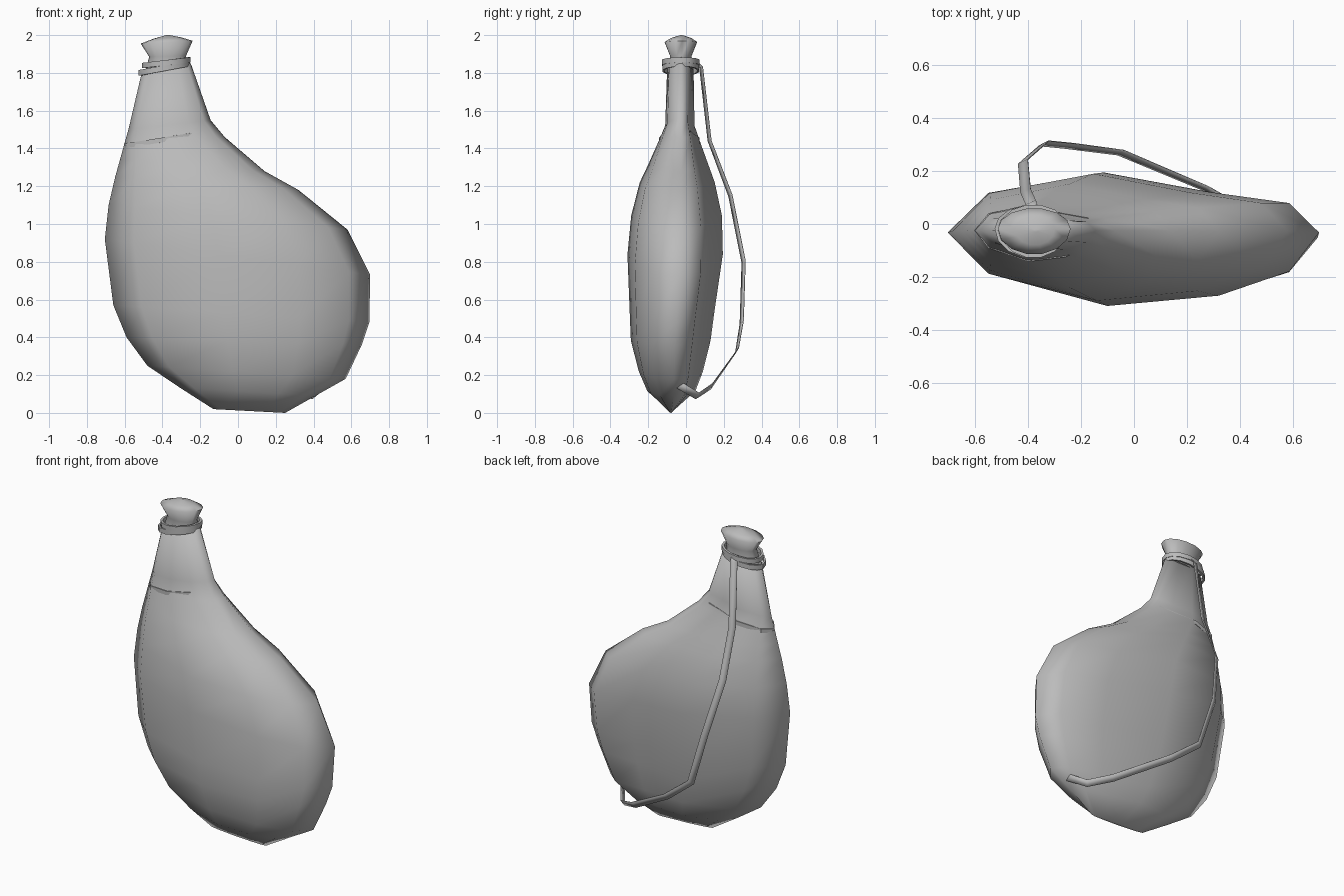
import bpy
import bmesh
from math import sin, cos, pi
from mathutils import Vector

cube = bpy.data.objects.get("Cube")
if cube:
    bpy.data.objects.remove(cube)

hide = bpy.data.materials.new("grey_hide")
hide.use_nodes = True
hide.diffuse_color = (0.5, 0.5, 0.5, 1)
hide.node_tree.nodes["Principled BSDF"].inputs["Base Color"].default_value = (0.5, 0.5, 0.5, 1)

# Cross-sections: position across the width, signed depth (front negative)
ELLIPSE = [((1 - cos(a)) / 2, -sin(a)) for a in (2 * pi * i / 14 for i in range(14))]
SKIN = [(0, 0), (0.11, -0.56), (0.43, -1), (0.73, -0.86), (0.92, -0.53),
        (1, 0), (0.92, 0.49), (0.71, 0.67), (0.42, 1), (0.11, 0.66)]


def finish(name, bm, angle):
    bmesh.ops.recalc_face_normals(bm, faces=bm.faces)
    mesh = bpy.data.meshes.new(name)
    bm.to_mesh(mesh)
    bm.free()
    mesh.materials.append(hide)
    obj = bpy.data.objects.new(name, mesh)
    bpy.context.collection.objects.link(obj)
    bpy.ops.object.select_all(action='DESELECT')
    obj.select_set(True)
    bpy.context.view_layer.objects.active = obj
    bpy.ops.object.shade_smooth_by_angle(angle=angle)
    return obj


def loft(name, rings, section, closed=False, angle=1.6):
    """Skin tilted rings, each given as left x, z, right x, z, front y, back y."""
    bm = bmesh.new()
    loops = []
    for lx, lz, rx, rz, front, back in rings:
        seam = 0.45 * front + 0.55 * back
        loop = []
        for t, f in section:
            y = seam + (f * (seam - front) if f < 0 else f * (back - seam))
            loop.append(bm.verts.new((lx + (rx - lx) * t, y, lz + (rz - lz) * t)))
        loops.append(loop)
    pairs = list(zip(loops, loops[1:]))
    if closed:
        pairs.append((loops[-1], loops[0]))
    else:
        bm.faces.new(loops[0])
        bm.faces.new(loops[-1])
    for low, high in pairs:
        for i in range(len(section)):
            j = (i + 1) % len(section)
            bm.faces.new((low[i], low[j], high[j], high[i]))
    return finish(name, bm, angle)


def band(name, section, lx, lz, rx, rz, front, back, height, thick):
    """Thin cord or hem wrapped around the neck."""
    rings = []
    for grow, rise in ((0, 0), (thick, 0), (thick, height), (0, height)):
        rings.append((lx - grow, lz + rise, rx + grow, rz + rise, front - grow, back + grow))
    return loft(name, rings, section, closed=True, angle=0.6)


# Flattened skin with a pinched bottom seam and a leaning neck
loft("skin_body", [
    (-0.13, 0.02, 0.25, 0.00, -0.09, -0.07),
    (-0.31, 0.135, 0.41, 0.09, -0.205, 0.05),
    (-0.48, 0.25, 0.57, 0.18, -0.25, 0.09),
    (-0.59, 0.40, 0.655, 0.36, -0.292, 0.13),
    (-0.66, 0.57, 0.695, 0.48, -0.298, 0.15),
    (-0.705, 0.92, 0.70, 0.73, -0.31, 0.195),
    (-0.685, 1.10, 0.58, 0.97, -0.29, 0.19),
    (-0.65, 1.25, 0.32, 1.18, -0.245, 0.152),
    (-0.625, 1.34, 0.14, 1.28, -0.20, 0.118),
    (-0.60, 1.43, -0.07, 1.46, -0.143, 0.072),
    (-0.58, 1.50, -0.145, 1.55, -0.11, 0.045),
    (-0.51, 1.80, -0.25, 1.85, -0.10, 0.04),
], SKIN)

# Stitched hem at the base of the neck and cords at its mouth
band("neck_hem", SKIN, -0.598, 1.40, -0.14, 1.475, -0.137, 0.067, 0.025, 0.005)
band("lower_cord", ELLIPSE, -0.515, 1.785, -0.265, 1.835, -0.115, 0.06, 0.03, 0.012)
band("upper_cord", ELLIPSE, -0.495, 1.825, -0.265, 1.855, -0.115, 0.06, 0.028, 0.014)

# Flared stopper with a domed top
loft("stopper", [
    (-0.495, 1.80, -0.265, 1.84, -0.095, 0.04),
    (-0.47, 1.885, -0.275, 1.89, -0.085, 0.03),
    (-0.515, 1.955, -0.24, 1.97, -0.115, 0.06),
    (-0.45, 1.98, -0.30, 1.988, -0.08, 0.03),
    (-0.38, 2.0, -0.36, 2.0, -0.03, -0.02),
], ELLIPSE)

# Carrying strap hanging down the back and round to the lower side
path = [Vector(p) for p in (
    (-0.38, 0.05, 1.86), (-0.39, 0.08, 1.83), (-0.41, 0.125, 1.44),
    (-0.42, 0.235, 1.15), (-0.34, 0.305, 0.80), (-0.24, 0.295, 0.48),
    (-0.05, 0.27, 0.33), (0.27, 0.135, 0.14), (0.40, 0.06, 0.09),
    (0.47, -0.04, 0.15))]
bm = bmesh.new()
rows = []
for i, p in enumerate(path):
    tangent = path[min(i + 1, len(path) - 1)] - path[max(i - 1, 0)]
    outward = Vector((-0.4, 0.9, -0.2)) if i < 7 else Vector((0.5, 0.6, -0.6))
    side = tangent.cross(outward).normalized() * 0.021
    rows.append((bm.verts.new(p - side), bm.verts.new(p + side)))
for a, b in zip(rows, rows[1:]):
    bm.faces.new((a[0], a[1], b[1], b[0]))
strap = finish("strap", bm, 0.6)
solid = strap.modifiers.new("thickness", 'SOLIDIFY')
solid.thickness = 0.004
solid.offset = 0
